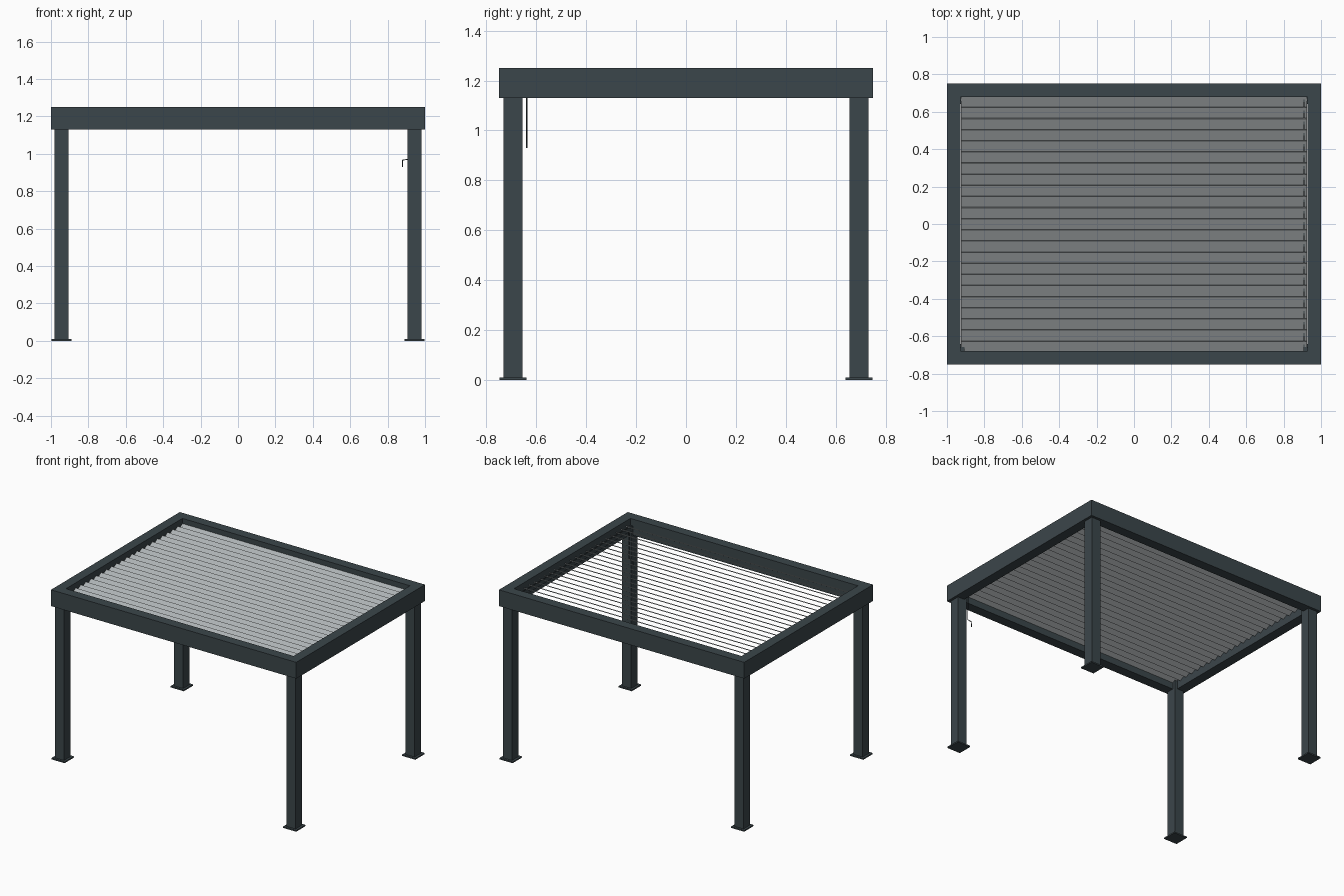
import bpy, bmesh, math
from mathutils import Vector

if "Cube" in bpy.data.objects:
    bpy.data.objects.remove(bpy.data.objects["Cube"])


def material(name, rgb):
    m = bpy.data.materials.new(name)
    m.diffuse_color = (*rgb, 1)
    m.use_nodes = True
    m.node_tree.nodes["Principled BSDF"].inputs["Base Color"].default_value = m.diffuse_color
    return m


anthracite = material("anthracite", (0.044, 0.061, 0.069))
slat_grey = material("slat grey", (0.42, 0.45, 0.46))


def add_object(name, bm, mat):
    bmesh.ops.recalc_face_normals(bm, faces=bm.faces)
    me = bpy.data.meshes.new(name)
    bm.to_mesh(me)
    bm.free()
    me.materials.append(mat)
    ob = bpy.data.objects.new(name, me)
    bpy.context.collection.objects.link(ob)
    return ob


def box(name, lo, hi, mat):
    bm = bmesh.new()
    bmesh.ops.create_cube(bm, size=1)
    lo, hi = Vector(lo), Vector(hi)
    for v in bm.verts:
        v.co = (lo + hi) / 2 + v.co * (hi - lo)
    return add_object(name, bm, mat)


# Roof frame: rectangular ring with mitred corners
W, D, RIM, Z0, Z1 = 1.0, 0.75, 0.072, 1.13, 1.25
bm = bmesh.new()
corners = []
for sx, sy in ((-1, -1), (1, -1), (1, 1), (-1, 1)):
    section = ((0, Z0), (0, Z1), (RIM, Z1), (RIM, Z0))
    corners.append([bm.verts.new((sx * (W - i), sy * (D - i), z)) for i, z in section])
for i in range(4):
    a, b = corners[i], corners[(i + 1) % 4]
    for k in range(4):
        n = (k + 1) % 4
        bm.faces.new((a[k], b[k], b[n], a[n]))
add_object("roof_frame", bm, anthracite)

# Posts with base plates at the four corners
for sx, xname in ((-1, "left"), (1, "right")):
    for sy, yname in ((-1, "front"), (1, "back")):
        x, y = sx * 0.944, sy * 0.694
        h, p = 0.0375, 0.0535
        box(f"{yname}_{xname}_post", (x - h, y - h, 0.01), (x + h, y + h, 1.2), anthracite)
        box(f"{yname}_{xname}_base_plate", (x - p, y - p, 0), (x + p, y + p, 0.01), anthracite)

# Louvre slats: thin blades, low edge towards the front
COUNT, PITCH, TILT = 23, 0.0595, math.radians(30)
HALF, THICK = 0.033, 0.003
for i in range(COUNT):
    slat = box(f"slat_{i + 1}", (-0.926, -HALF, -THICK), (0.926, HALF, THICK), slat_grey)
    slat.location = (0, (i - (COUNT - 1) / 2) * PITCH, 1.195)
    slat.rotation_euler.x = TILT

# Tie bar that links the slats on the right
box("slat_tie_bar", (0.906, -0.672, 1.172), (0.912, 0.672, 1.205), anthracite)

# Crank handle hanging beside the front right post
curve = bpy.data.curves.new("crank_handle", "CURVE")
curve.dimensions = "3D"
curve.bevel_depth = 0.003
curve.bevel_resolution = 1
curve.use_fill_caps = True
path = ((0.912, 1.19), (0.912, 0.972), (0.879, 0.966), (0.879, 0.93))
spline = curve.splines.new("POLY")
spline.points.add(len(path) - 1)
for point, (x, z) in zip(spline.points, path):
    point.co = (x, -0.638, z, 1)
curve.materials.append(anthracite)
bpy.context.collection.objects.link(bpy.data.objects.new("crank_handle", curve))
